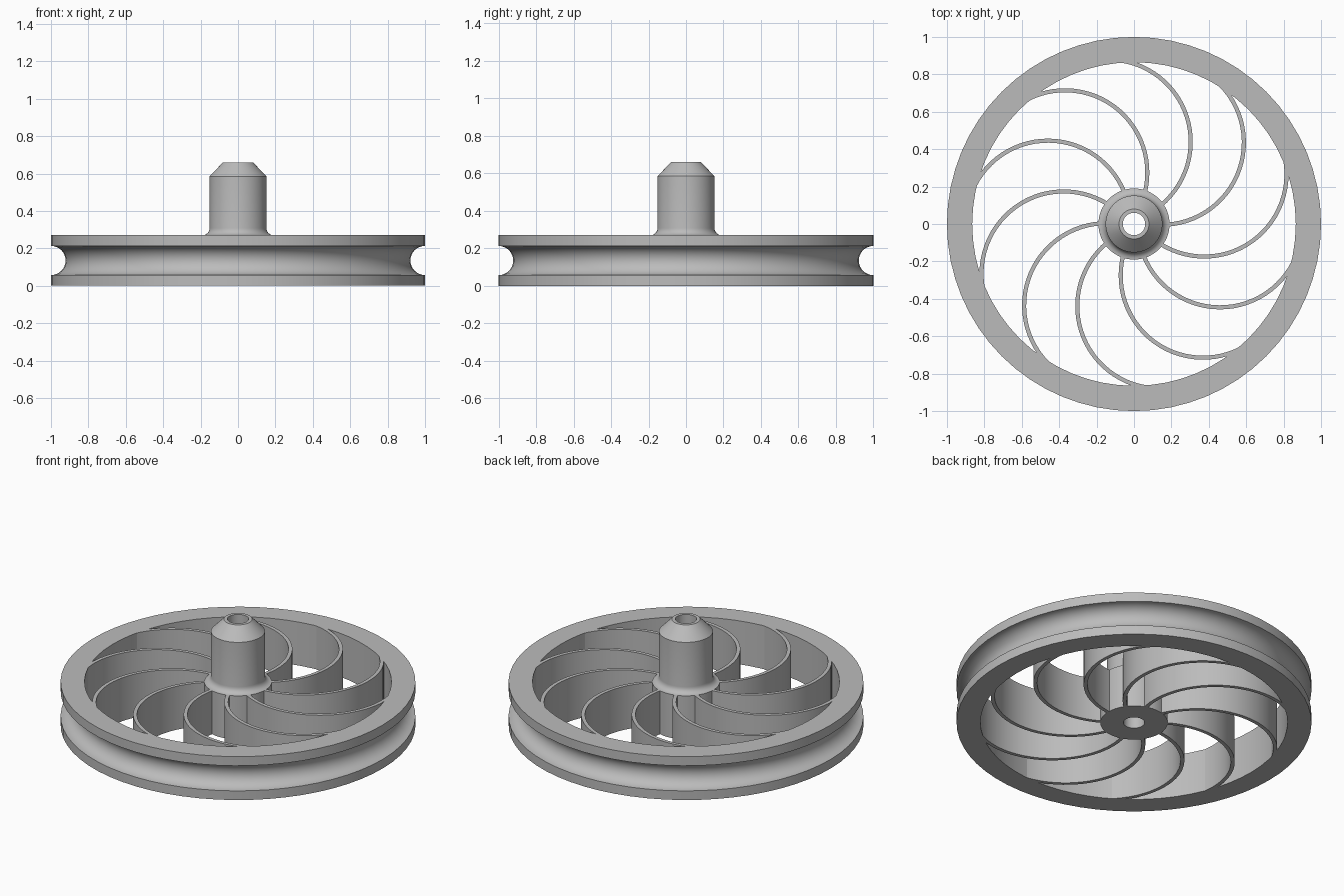
import bpy, bmesh, math
from mathutils import Vector, Matrix

cube = bpy.data.objects.get("Cube")
if cube:
    bpy.data.objects.remove(cube)

HEIGHT = 0.27
GREY = (0.5, 0.5, 0.5, 1)

metal = bpy.data.materials.new("plain grey")
metal.use_nodes = True
metal.diffuse_color = GREY
metal.node_tree.nodes["Principled BSDF"].inputs["Base Color"].default_value = GREY


def finish(name, bm):
    bmesh.ops.recalc_face_normals(bm, faces=bm.faces)
    mesh = bpy.data.meshes.new(name)
    bm.to_mesh(mesh)
    bm.free()
    mesh.materials.append(metal)
    obj = bpy.data.objects.new(name, mesh)
    bpy.context.collection.objects.link(obj)
    bpy.ops.object.select_all(action="DESELECT")
    obj.select_set(True)
    bpy.context.view_layer.objects.active = obj
    bpy.ops.object.shade_smooth_by_angle(angle=math.radians(25))
    return obj


def lathe(name, profile, steps):
    """Spin a closed (radius, z) profile around the z axis."""
    bm = bmesh.new()
    verts = [bm.verts.new((r, 0, z)) for r, z in profile]
    edges = [bm.edges.new((v, verts[i - 1])) for i, v in enumerate(verts)]
    bmesh.ops.spin(bm, geom=verts + edges, cent=(0, 0, 0), axis=(0, 0, 1),
                   angle=math.tau, steps=steps, use_merge=True)
    bmesh.ops.remove_doubles(bm, verts=bm.verts, dist=1e-5)
    return finish(name, bm)


def arc(cr, cz, radius, start, end, count):
    angles = [math.radians(start + (end - start) * i / count) for i in range(count + 1)]
    return [(cr + radius * math.cos(a), cz + radius * math.sin(a)) for a in angles]


# Rim with a half-round belt groove
groove = arc(1.0, HEIGHT / 2, 0.078, 270, 90, 16)
lathe("rim", [(0.865, 0), (1, 0)] + groove + [(1, HEIGHT), (0.865, HEIGHT)], 64)

# Bored hub with a fillet into the shaft and a chamfered tip
fillet = arc(0.19, HEIGHT + 0.038, 0.038, 270, 180, 6)
lathe("hub", [(0.06, 0), (0.19, 0)] + fillet
      + [(0.152, 0.585), (0.08, 0.66), (0.06, 0.66)], 64)

# Ten curved spokes, each a thin upright arc running from hub to rim
COUNT, RADIUS, OFFSET, THICK, STEPS = 10, 0.44, 0.46, 0.022, 28
CENTRE_ANGLE = math.radians(107.3)


def swing(r):
    """Angle on the spoke circle at distance r from the axle."""
    return math.acos((r * r - OFFSET ** 2 - RADIUS ** 2) / (2 * OFFSET * RADIUS))


first, last = swing(0.17), swing(0.885)
centre = Vector((OFFSET * math.cos(CENTRE_ANGLE), OFFSET * math.sin(CENTRE_ANGLE), 0))
bm = bmesh.new()
for n in range(COUNT):
    turn = Matrix.Rotation(math.tau * n / COUNT, 3, "Z")
    rings = []
    for i in range(STEPS + 1):
        a = CENTRE_ANGLE - (first + (last - first) * i / STEPS)
        out = Vector((math.cos(a), math.sin(a), 0))
        ring = []
        for side, z in ((-1, 0), (1, 0), (1, HEIGHT), (-1, HEIGHT)):
            p = centre + out * (RADIUS + side * THICK / 2)
            p.z = z
            ring.append(bm.verts.new(turn @ p))
        rings.append(ring)
    for a, b in zip(rings, rings[1:]):
        for k in range(4):
            bm.faces.new((a[k - 1], a[k], b[k], b[k - 1]))
    bm.faces.new(rings[0])
    bm.faces.new(rings[-1])
finish("spokes", bm)
